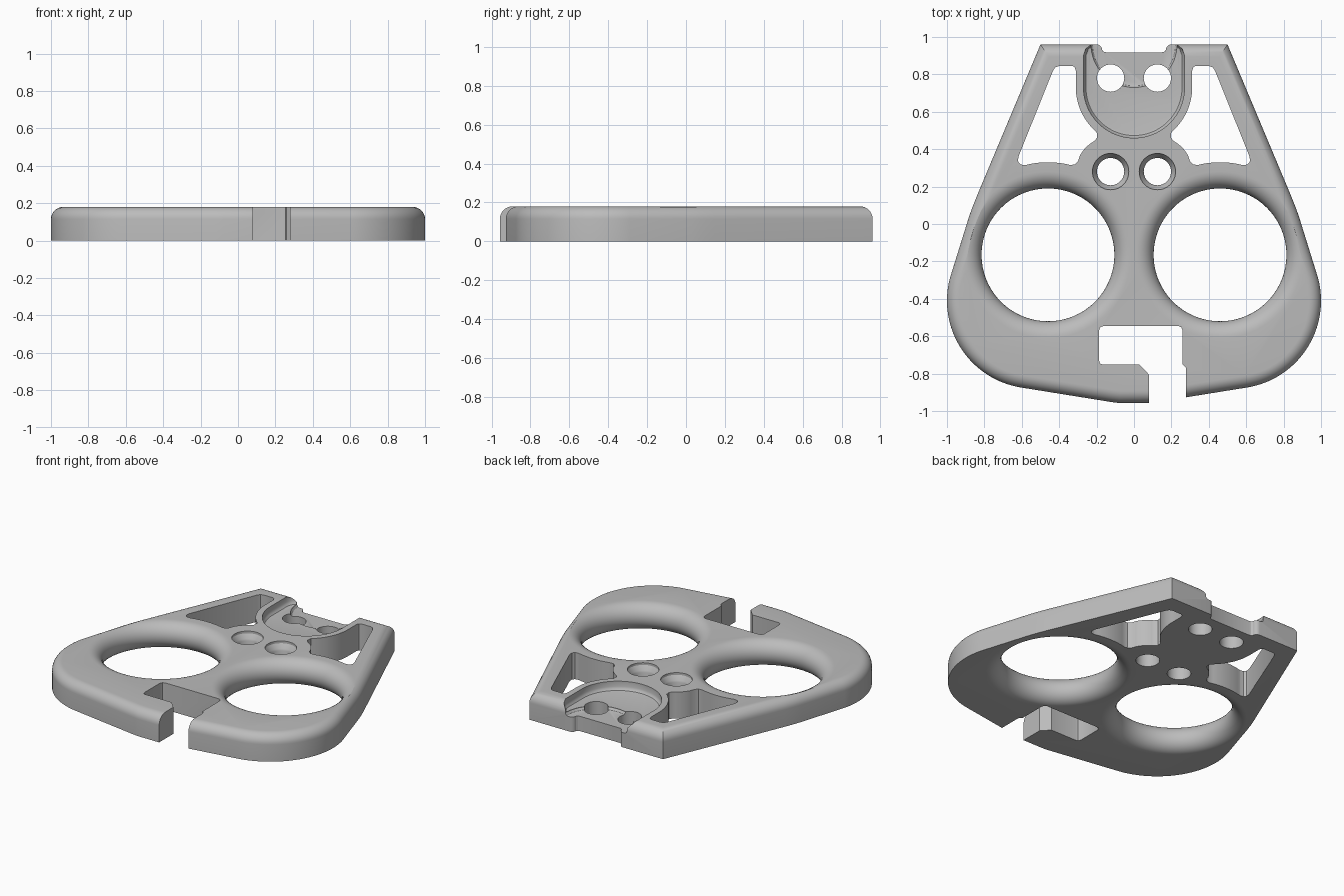
import bpy, bmesh
from math import sin, cos, pi, radians
from mathutils import Vector

cube = bpy.data.objects.get("Cube")
if cube:
    bpy.data.objects.remove(cube, do_unlink=True)

T = 0.18                    # plate thickness
HOLE = (0.46, -0.165)       # finger hole centre

grey = bpy.data.materials.new("plain_grey")
grey.use_nodes = True
colour = (0.5, 0.5, 0.5, 1)
grey.diffuse_color = colour
grey.node_tree.nodes["Principled BSDF"].inputs["Base Color"].default_value = colour


def arc(cx, cy, r, a0, a1, n=12):
    angles = [radians(a0 + (a1 - a0) * i / n) for i in range(n + 1)]
    return [(cx + r * cos(a), cy + r * sin(a)) for a in angles]


def mirrored(pts):
    return [(-x, y) for x, y in reversed(pts)]


def inset(pts, d):
    """Move a counter-clockwise outline inwards by d with mitred corners."""
    out = []
    for i, p in enumerate(pts):
        p, a, b = Vector(p), Vector(pts[i - 1]), Vector(pts[(i + 1) % len(pts)])
        u, v = (p - a).normalized(), (b - p).normalized()
        n1, n2 = Vector((-u.y, u.x)), Vector((-v.y, v.x))
        out.append(tuple(p + (n1 + n2) * d / (1 + n1.dot(n2))))
    return out


def loft(name, levels):
    """Closed solid through stacked outlines, given as (points, height)."""
    bm = bmesh.new()
    rings = [[bm.verts.new((x, y, z)) for x, y in pts] for pts, z in levels]
    for a, b in zip(rings, rings[1:]):
        for i in range(len(a)):
            j = (i + 1) % len(a)
            bm.faces.new((a[i], a[j], b[j], b[i]))
    bm.faces.new(list(reversed(rings[0])))
    bm.faces.new(rings[-1])
    bmesh.ops.recalc_face_normals(bm, faces=bm.faces)
    mesh = bpy.data.meshes.new(name)
    bm.to_mesh(mesh)
    bm.free()
    mesh.materials.append(grey)
    ob = bpy.data.objects.new(name, mesh)
    bpy.context.collection.objects.link(ob)
    return ob


def prism(name, pts):
    return loft(name, [(pts, -0.1), (pts, 0.3)])


def lathe(name, cx, cy, profile, n):
    return loft(name, [(arc(cx, cy, r, 0, 360, n)[:-1], z) for r, z in profile])


# Main plate with a rounded upper rim
half = [(0.08, -0.957), (0.12, -0.952)] + arc(0.53, -0.41, 0.47, -81, 15, 32)
half += [(0.885, 0.03), (0.866, 0.085), (0.84, 0.15), (0.50, 0.96)]
outline = half + mirrored(half)
RIM = 0.065
levels = [(outline, 0)]
for k in range(9):
    a = pi / 2 * k / 8
    levels.append((inset(outline, RIM * (1 - cos(a))), T - RIM + RIM * sin(a)))
plate = loft("plate", levels)

cutters = []

# Finger holes with fully rounded walls
R = T / 2
wall = [(0.355 + R * (1 - cos(radians(a))), R + R * sin(radians(a)))
        for a in range(-90, 91, 10)]
wall = [(wall[0][0], -0.05)] + wall + [(wall[-1][0], T + 0.05)]

# Side window, following the finger hole, screw boss and pocket
window = [(0.33, 0.845), (0.40, 0.845), (0.42, 0.838), (0.433, 0.82), (0.618, 0.36),
          (0.62, 0.335), (0.607, 0.318), (0.585, 0.315)]
window += arc(HOLE[0], HOLE[1], 0.495, 76, 104, 10)
window += [(0.318, 0.318), (0.30, 0.335)] + arc(0.125, 0.28, 0.185, 27, 62, 8)
window += [(0.197, 0.462), (0.198, 0.478)] + arc(0, 0.73, 0.311, -50, 0, 14)
window += [(0.311, 0.82), (0.317, 0.838)]

sink = [(0.073, -0.1), (0.073, 0.125), (0.078, 0.137), (0.097, T - 0.015), (0.097, 0.3)]
for s in (-1, 1):
    cutters.append(lathe("finger_hole", s * HOLE[0], HOLE[1], wall, 96))
    cutters.append(prism("side_window", window if s > 0 else mirrored(window)))
    # Countersunk screw holes and plain pin holes
    cutters.append(lathe("screw_hole", s * 0.125, 0.28, sink, 40))
    cutters.append(lathe("pin_hole", s * 0.125, 0.78, [(0.073, -0.1), (0.073, 0.3)], 40))


# Rounded pocket at the back with a filleted floor
def u_shape(r):
    side = [(r, 0.90), (r - 0.012, 0.935), (r - 0.035, 0.955), (r - 0.035, 1.1)]
    return arc(0, 0.73, r, 180, 360, 36) + side + mirrored(side)


steps = [(0.245, 0.12), (0.257, 0.123), (0.265, 0.132), (0.27, 0.145), (0.27, 0.3)]
cutters.append(loft("pocket", [(u_shape(r), z) for r, z in steps]))

# Deeper round seat inside the pocket
seat = [(0.215, 0.10), (0.222, 0.103), (0.23, 0.115), (0.23, 0.3)]
cutters.append(lathe("seat", 0, 0.96, seat, 64))

# Shallow relief in the back edge
relief = [(0.21, 1.1), (0.21, 0.962)] + arc(0.20, 0.93, 0.03, 90, 180, 5)
relief += [(0.163, 0.922), (0.15, 0.918)]
cutters.append(prism("back_relief", relief + mirrored(relief)))

# Hooked slot at the front
slot = [(0.08, -1.1), (0.08, -0.805), (0.03, -0.752), (-0.165, -0.752), (-0.18, -0.747),
        (-0.187, -0.73), (-0.187, -0.57), (-0.18, -0.552), (-0.162, -0.545),
        (0.235, -0.545), (0.253, -0.552), (0.26, -0.57), (0.26, -0.75), (0.278, -0.768),
        (0.278, -1.1)]
cutters.append(prism("front_slot", slot))

# Cut everything out, then keep only the finished plate
for c in cutters:
    c.hide_render = True
    mod = plate.modifiers.new(c.name, 'BOOLEAN')
    mod.operation = 'DIFFERENCE'
    mod.solver = 'EXACT'
    mod.object = c
bpy.context.view_layer.update()
result = bpy.data.meshes.new_from_object(
    plate.evaluated_get(bpy.context.evaluated_depsgraph_get()))
plate.modifiers.clear()
plate.data = result
for c in cutters:
    bpy.data.objects.remove(c, do_unlink=True)

bpy.ops.object.select_all(action='DESELECT')
plate.select_set(True)
bpy.context.view_layer.objects.active = plate
bpy.ops.object.shade_smooth_by_angle(angle=radians(30))
